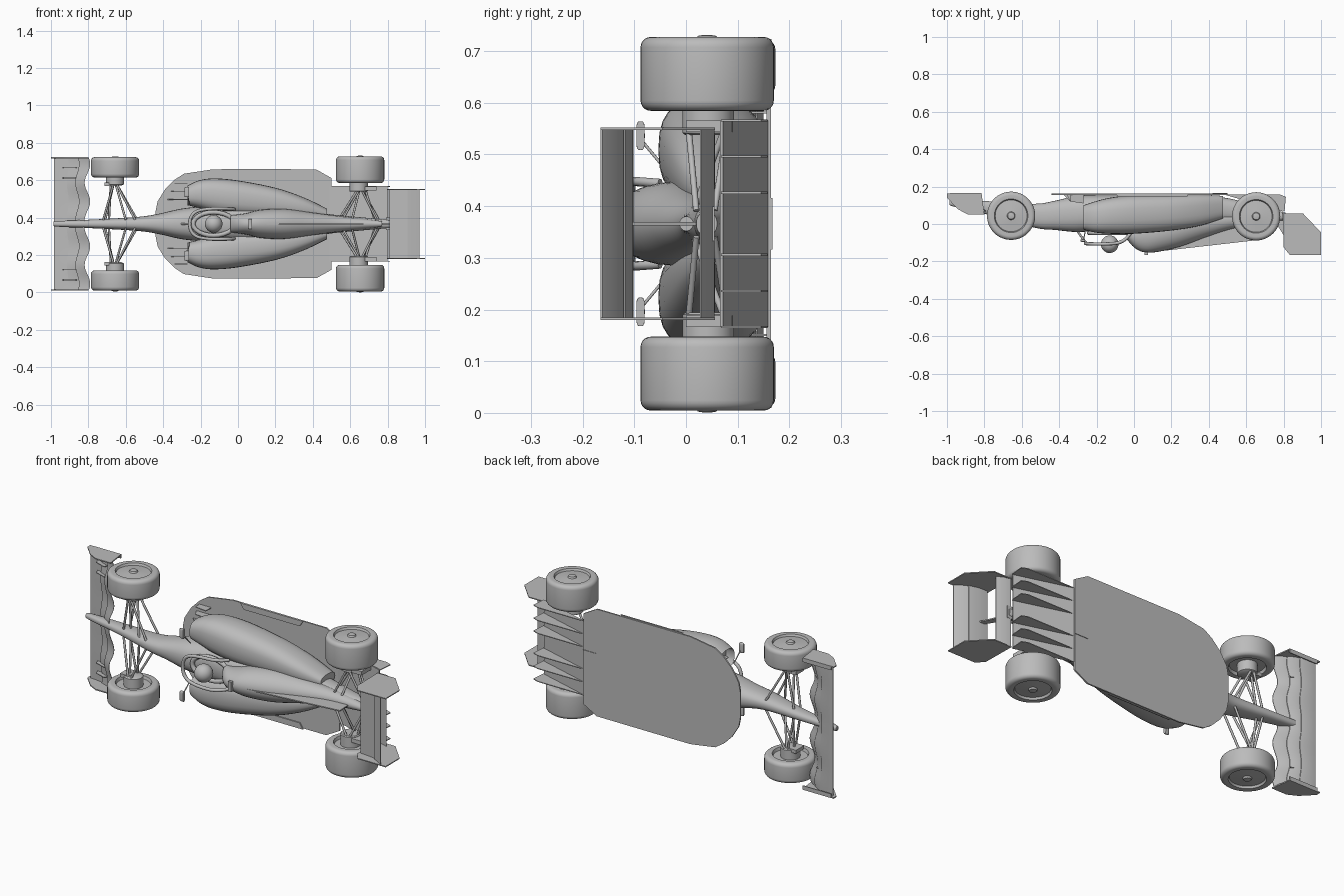
import bpy, bmesh, math
from mathutils import Matrix, Vector

cube = bpy.data.objects.get("Cube")
if cube:
    bpy.data.objects.remove(cube, do_unlink=True)

# The car is built upright (x back, y left, z up) and then laid on its side
LAY = Matrix.Translation((0, 0, 0.366)) @ Matrix.Rotation(math.pi / 2, 4, 'X')
SIDES = (("left", 1), ("right", -1))

grey = bpy.data.materials.new("plain grey")
grey.use_nodes = True
grey.diffuse_color = (0.5, 0.5, 0.5, 1)
grey.node_tree.nodes["Principled BSDF"].inputs["Base Color"].default_value = (0.5, 0.5, 0.5, 1)


def add(name, data):
    data.materials.append(grey)
    ob = bpy.data.objects.new(name, data)
    bpy.context.collection.objects.link(ob)
    if isinstance(data, bpy.types.Mesh):
        data.transform(LAY)
    else:
        ob.matrix_world = LAY
    return ob


def finish(name, bm):
    bmesh.ops.recalc_face_normals(bm, faces=bm.faces)
    me = bpy.data.meshes.new(name)
    bm.to_mesh(me)
    bm.free()
    return add(name, me)


def bridge(bm, rings, closed=True):
    for a, b in zip(rings, rings[1:]):
        n = len(a)
        for i in range(n if closed else n - 1):
            j = (i + 1) % n
            bm.faces.new((a[i], a[j], b[j], b[i]))


def smooth_stations(st, steps=5):
    out = []
    for i in range(len(st) - 1):
        quad = [st[max(i - 1, 0)], st[i], st[i + 1], st[min(i + 2, len(st) - 1)]]
        for k in range(steps):
            t = k / steps
            out.append([0.5 * (2 * b + (c - a) * t + (2 * a - 5 * b + 4 * c - d) * t * t
                               + (3 * b - a - 3 * c + d) * t ** 3) for a, b, c, d in zip(*quad)])
    return out + [st[-1]]


def loft(name, stations, side=1, power=2.4, intake=0):
    """Stations are (x, inner y, outer y, bottom, top)."""
    bm, rings, n = bmesh.new(), [], 28
    for x, y0, y1, z0, z1 in smooth_stations(stations):
        ring = []
        for i in range(n):
            a = 2 * math.pi * i / n
            c, s = math.cos(a), math.sin(a)
            u = math.copysign(abs(c) ** (2 / power), c)
            v = math.copysign(abs(s) ** (2 / power), s)
            ring.append(bm.verts.new((x, side * ((y0 + y1) + (y1 - y0) * u) / 2,
                                      ((z0 + z1) + (z1 - z0) * v) / 2)))
        rings.append(ring)
    bridge(bm, rings)
    front = bm.faces.new(rings[0])
    bm.faces.new(rings[-1])
    if intake:
        bmesh.ops.inset_individual(bm, faces=[front], thickness=0.01)
        inner = bmesh.ops.extrude_discrete_faces(bm, faces=[front])["faces"]
        bmesh.ops.translate(bm, verts=inner[0].verts, vec=(intake, 0, 0))
    return finish(name, bm)


def plate(name, pts, lo, hi, flat=False):
    """Outline in x-z spread over y, or in x-y spread over z when flat."""
    bm = bmesh.new()
    rings = [[bm.verts.new((p, q, t) if flat else (p, t, q)) for p, q in pts] for t in (lo, hi)]
    bridge(bm, rings)
    for r in rings:
        bm.faces.new(r)
    return finish(name, bm)


def box(name, x0, x1, y0, y1, z0, z1):
    return plate(name, [(x0, z0), (x1, z0), (x1, z1), (x0, z1)], y0, y1)


def tube(name, pts, r, curved=False):
    cu = bpy.data.curves.new(name, 'CURVE')
    cu.dimensions = '3D'
    cu.bevel_depth, cu.bevel_resolution, cu.use_fill_caps = r, 2, True
    sp = cu.splines.new('NURBS' if curved else 'POLY')
    sp.points.add(len(pts) - 1)
    for p, co in zip(sp.points, pts):
        p.co = (*co, 1)
    if curved:
        sp.use_endpoint_u, sp.order_u = True, 3
    return add(name, cu)


def lathe(name, x, z, profile, side, n=48):
    """Profile of (radius, y) spun around the axle."""
    bm = bmesh.new()
    rings = [[bm.verts.new((x + r * math.cos(2 * math.pi * i / n), side * y,
                            z + r * math.sin(2 * math.pi * i / n))) for i in range(n)]
             for r, y in profile]
    bridge(bm, rings)
    bm.faces.new(rings[0])
    bm.faces.new(rings[-1])
    return finish(name, bm)


def wheel(name, x, z, inn, out, side):
    R = 0.129
    arc = [(R - 0.02 + 0.02 * math.sin(a), 0.02 * (1 - math.cos(a)))
           for a in [math.pi / 2 * k / 5 for k in range(6)]]
    prof = [(0.006, out + 0.004), (0.018, out + 0.002), (0.022, out - 0.006), (0.085, out - 0.012),
            (0.09, out - 0.001)]
    prof += [(r, out - d) for r, d in arc] + [(r, inn + d) for r, d in reversed(arc)]
    prof += [(0.09, inn), (0.085, inn + 0.015), (0.01, inn + 0.015)]
    lathe(name, x, z, prof, side)


def wing_blade(name, x0, x1, z0, z1, half, wave0, wave1):
    """Spanwise blade with gently waving edges."""
    bm, rings = bmesh.new(), []
    for i in range(49):
        y = half * (i / 24 - 1)
        w = math.cos(2 * math.pi * (abs(y) - 0.12) / 0.2)
        a, b = x0 + wave0 * w, x1 + wave1 * w
        mid, sag = (a + b) / 2, (z0 + z1) / 2 - 0.006
        rings.append([bm.verts.new(c) for c in (
            (a, y, z0), (mid, y, sag), (b, y, z1), (b, y, z1 + 0.003),
            (mid, y, sag + 0.009), (a, y, z0 + 0.006))])
    bridge(bm, rings)
    bm.faces.new(rings[0])
    bm.faces.new(rings[-1])
    return finish(name, bm)


def centred(rows):
    return [(x, -w, w, lo, hi) for x, w, lo, hi in rows]


# Main body, engine cover and fin
loft("nose_and_tub", centred([
    (-0.985, 0.008, -0.12, -0.105), (-0.96, 0.015, -0.128, -0.092), (-0.74, 0.025, -0.12, -0.04),
    (-0.53, 0.038, -0.108, 0.02), (-0.42, 0.055, -0.125, 0.032), (-0.31, 0.08, -0.15, 0.043),
    (-0.2, 0.092, -0.155, 0.04), (-0.05, 0.095, -0.155, 0.055), (0.12, 0.1, -0.155, 0.05),
    (0.3, 0.085, -0.155, 0.02), (0.49, 0.052, -0.14, -0.01), (0.65, 0.036, -0.1, -0.01),
    (0.81, 0.022, -0.06, -0.02)]))
loft("engine_cover", centred([
    (-0.04, 0.045, 0.0, 0.08), (0.0, 0.05, 0.0, 0.125), (0.05, 0.058, -0.04, 0.15),
    (0.12, 0.075, -0.06, 0.15), (0.25, 0.08, -0.08, 0.12), (0.4, 0.06, -0.08, 0.065),
    (0.55, 0.04, -0.07, 0.02), (0.7, 0.024, -0.05, 0.01), (0.77, 0.014, -0.014, 0.013)]), power=2)
plate("engine_fin", [(0.1, 0.15), (0.67, 0.085), (0.665, -0.01), (0.3, 0.0)], -0.003, 0.003)
box("roll_hoop_camera", 0.055, 0.075, -0.027, 0.027, 0.15, 0.165)
box("rear_light", 0.79, 0.82, -0.033, 0.033, -0.055, -0.028)

# Cockpit, helmet and head guard
bm = bmesh.new()
bmesh.ops.create_uvsphere(bm, u_segments=24, v_segments=16, radius=0.047,
                          matrix=Matrix.Translation((-0.13, 0, 0.108)))
finish("helmet", bm)
rim = [(-0.13 + 0.11 * math.cos(a), 0.062 * math.sin(a), 0.048)
       for a in [2 * math.pi * k / 24 for k in range(25)]]
tube("cockpit_rim", rim, 0.012)
half = [(-0.02, 0.078, 0.05), (-0.05, 0.082, 0.1), (-0.16, 0.082, 0.108), (-0.24, 0.065, 0.106)]
tube("head_guard", half + [(-0.265, 0, 0.104)] + [(x, -y, z) for x, y, z in reversed(half)],
     0.009, True)
tube("head_guard_pillar", [(-0.25, 0, 0.105), (-0.275, 0, 0.08), (-0.3, 0, 0.04)], 0.006, True)

# Floor and diffuser
edge = [(-0.44, 0.07), (-0.43, 0.12), (-0.39, 0.185), (-0.34, 0.235), (-0.29, 0.268),
        (-0.14, 0.291), (0.42, 0.29), (0.5, 0.245)]
plate("floor", edge + [(x, -y) for x, y in reversed(edge)], -0.164, -0.156, True)
plate("diffuser", [(0.49, -0.162), (0.8, -0.072), (0.8, -0.066), (0.49, -0.155)], -0.2, 0.2)
box("plank_end", 0.42, 0.5, -0.05, 0.05, -0.167, -0.16)

# Rear wing
wing_blade("rear_main_plane", 0.81, 0.912, 0.102, 0.118, 0.182, 0, 0)
wing_blade("rear_flap", 0.905, 0.97, 0.12, 0.162, 0.182, 0, 0)
wing_blade("rear_beam_wing", 0.8, 0.87, -0.055, -0.03, 0.182, 0, 0)
plate("rear_wing_pylon", [(0.75, -0.02), (0.8, -0.02), (0.86, 0.108), (0.83, 0.108)], -0.003, 0.003)

# Front wing blades
for i, (x0, x1, z0, z1) in enumerate([(-0.985, -0.905, -0.15, -0.138), (-0.91, -0.855, -0.135, -0.108),
                                      (-0.86, -0.805, -0.105, -0.07)]):
    wing_blade(f"front_wing_blade_{i + 1}", x0, x1, z0, z1, 0.352, 0.005 * i, 0.005 * (i + 1))

for label, s in SIDES:
    # Sidepods with intakes
    loft(f"{label}_sidepod", [
        (-0.27, 0.1, 0.205, -0.1, 0.03), (-0.21, 0.085, 0.232, -0.12, 0.045),
        (-0.13, 0.06, 0.243, -0.14, 0.052), (0.0, 0.04, 0.232, -0.155, 0.052),
        (0.2, 0.03, 0.193, -0.157, 0.035), (0.35, 0.025, 0.142, -0.157, 0.01),
        (0.475, 0.02, 0.082, -0.15, -0.03)], s, 2.6, 0.05)
    # Floor fences, edge wing and diffuser strakes
    for k, y in enumerate((0.13, 0.175, 0.215)):
        plate(f"{label}_floor_fence_{k + 1}", [(-0.38 + 0.02 * k, -0.158), (-0.27, -0.158),
              (-0.27, -0.11), (-0.34, -0.12)], s * y - 0.002, s * y + 0.002)
    plate(f"{label}_floor_edge_wing", [(x, s * y) for x, y in (
        (-0.09, 0.293), (0.285, 0.293), (0.265, 0.262), (-0.07, 0.262))], -0.154, -0.148, True)
    for k, y in enumerate((0.06, 0.13, 0.2)):
        plate(f"{label}_diffuser_strake_{k + 1}", [(0.5, -0.158), (0.78, -0.158), (0.812, -0.145),
              (0.805, -0.068)], s * y - 0.002, s * y + 0.002)
    # Wing end plates
    plate(f"{label}_rear_end_plate", [(0.797, -0.056), (0.904, -0.056), (1.0, 0.045), (1.0, 0.165),
          (0.833, 0.165), (0.8, 0.125)], s * 0.184 - 0.0025, s * 0.184 + 0.0025)
    plate(f"{label}_front_end_plate", [(-1.0, -0.164), (-0.815, -0.164), (-0.8, -0.052),
          (-0.89, -0.052), (-0.94, -0.078), (-1.0, -0.14)], s * 0.354 - 0.003, s * 0.354 + 0.003)
    box(f"{label}_front_end_foot", -0.985, -0.815, s * 0.335, s * 0.357, -0.165, -0.16)
    for k, y in enumerate((0.245, 0.3)):
        plate(f"{label}_front_wing_fin_{k + 1}", [(-0.94, -0.145), (-0.86, -0.115), (-0.87, -0.095),
              (-0.93, -0.115)], s * y - 0.002, s * y + 0.002)
    # Mirrors
    loft(f"{label}_mirror", [(-0.285, 0.145, 0.195, 0.083, 0.093), (-0.275, 0.143, 0.198, 0.08, 0.096),
                             (-0.262, 0.143, 0.198, 0.08, 0.096)], s, 4)
    tube(f"{label}_mirror_stay", [(-0.27, s * 0.16, 0.085), (-0.26, s * 0.1, 0.035)], 0.003)
    # Wheels and hubs
    wheel(f"{label}_front_wheel", -0.657, -0.044, 0.248, 0.357, s)
    wheel(f"{label}_rear_wheel", 0.653, -0.041, 0.2185, 0.3615, s)
    lathe(f"{label}_front_hub", -0.657, -0.044, [(0.035, 0.205), (0.048, 0.212), (0.048, 0.27)], s)
    lathe(f"{label}_rear_hub", 0.645, -0.043, [(0.045, 0.172), (0.05, 0.176), (0.05, 0.24)], s)
    box(f"{label}_front_duct", -0.715, -0.66, s * 0.203, s * 0.222, -0.08, -0.01)
    box(f"{label}_rear_duct", 0.68, 0.74, s * 0.178, s * 0.2, -0.09, 0.0)
    # Suspension arms: outer x, outer z, inner x, inner z
    front_arms = [(-0.665, -0.01, -0.72, -0.05), (-0.65, -0.01, -0.55, 0.0), (-0.665, -0.08, -0.71, -0.09),
                  (-0.65, -0.08, -0.54, -0.09), (-0.655, -0.075, -0.6, -0.01), (-0.68, -0.045, -0.69, -0.07)]
    rear_arms = [(0.65, -0.005, 0.56, -0.02), (0.66, -0.005, 0.74, -0.02), (0.64, -0.08, 0.54, -0.09),
                 (0.66, -0.08, 0.75, -0.055), (0.65, -0.075, 0.61, -0.015), (0.68, -0.05, 0.73, -0.05)]
    for end, arms, y0, y1 in (("front", front_arms, 0.215, 0.022), ("rear", rear_arms, 0.185, 0.025)):
        for k, (xo, zo, xi, zi) in enumerate(arms):
            tube(f"{label}_{end}_arm_{k + 1}", [(xo, s * y0, zo), (xi, s * y1, zi)], 0.006)

# Smooth shading with crisp edges
bpy.ops.object.select_all(action='DESELECT')
meshes = [o for o in bpy.context.collection.objects if o.type == 'MESH' and grey.name in o.data.materials]
for o in meshes:
    o.select_set(True)
bpy.context.view_layer.objects.active = meshes[0]
bpy.ops.object.shade_smooth_by_angle(angle=math.radians(35))
